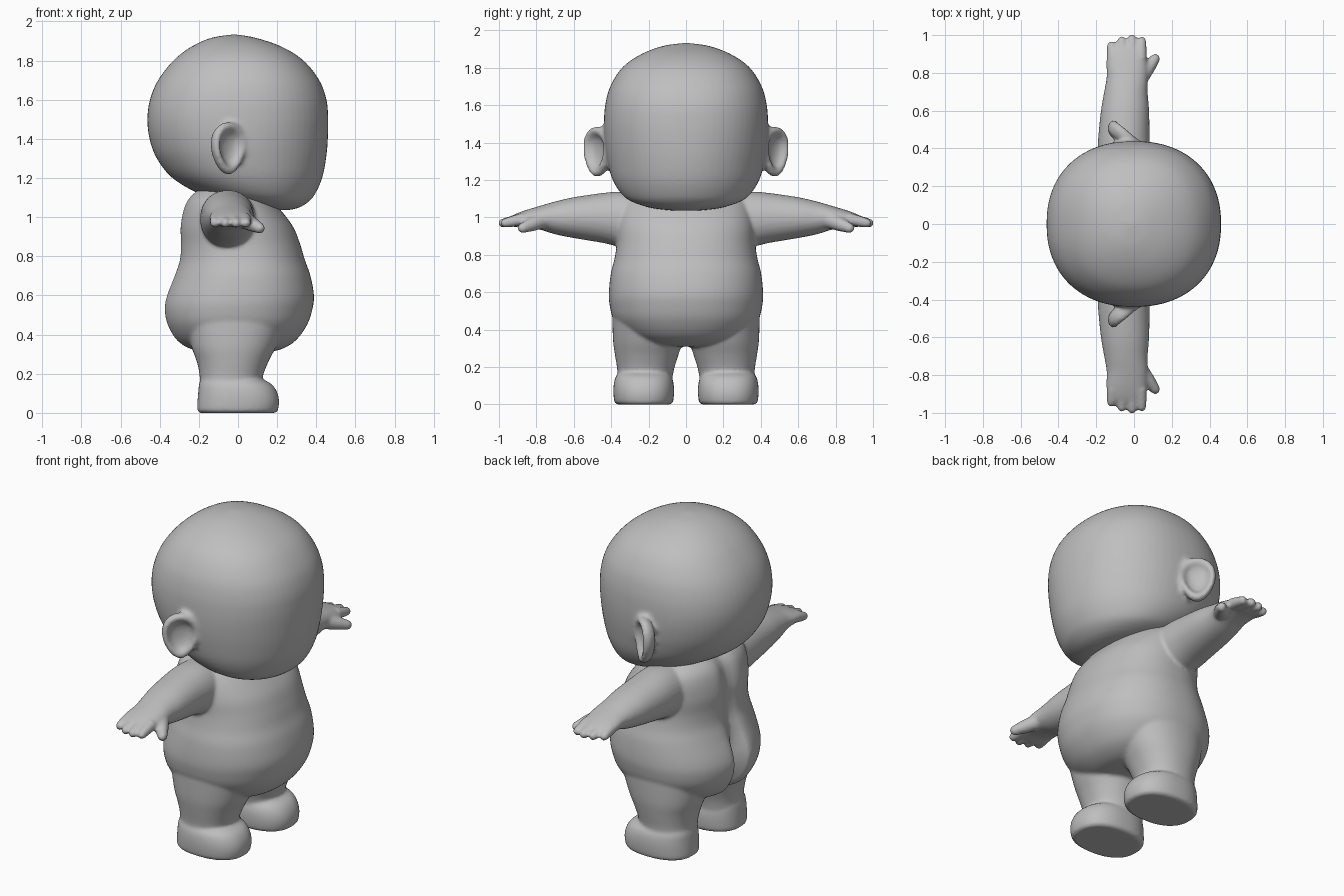
import bpy, bmesh, math
from mathutils import Vector

skin = bpy.data.materials.new("plain grey")
skin.diffuse_color = (0.52, 0.52, 0.52, 1)


def smooth_rows(rows, steps=5):
    """Catmull-Rom interpolation of section rows."""
    out = []
    for i in range(len(rows) - 1):
        p0, p1 = rows[max(i - 1, 0)], rows[i]
        p2, p3 = rows[i + 1], rows[min(i + 2, len(rows) - 1)]
        for k in range(steps):
            t = k / steps
            out.append([0.5 * (2 * b + (c - a) * t + (2 * a - 5 * b + 4 * c - d) * t * t
                               + (3 * b - a - 3 * c + d) * t ** 3)
                        for a, b, c, d in zip(p0, p1, p2, p3)])
    return out + [list(rows[-1])]


def skin_rings(bm, rings):
    vs = [[bm.verts.new(p) for p in r] for r in rings]
    n = len(vs[0])
    for a, b in zip(vs, vs[1:]):
        for j in range(n):
            bm.faces.new((a[j], a[(j + 1) % n], b[(j + 1) % n], b[j]))
    bm.faces.new(vs[0])
    bm.faces.new(vs[-1])


def loft(bm, rows, place, power=lambda t: 2.1, n=48):
    """Rows are (t, a_min, a_max, b_min, b_max); place maps (a, b, t) to a point."""
    rings = []
    for t, a0, a1, b0, b1 in smooth_rows(rows):
        ring = []
        for j in range(n):
            w = 2 * math.pi * j / n
            c, s = math.cos(w), math.sin(w)
            ca = math.copysign(abs(c) ** (2 / power(t)), c)
            sb = math.copysign(abs(s) ** (2 / power(t)), s)
            ring.append(place((a0 + a1) / 2 + (a1 - a0) / 2 * ca,
                              (b0 + b1) / 2 + (b1 - b0) / 2 * sb, t))
        rings.append(ring)
    skin_rings(bm, rings)


def finger(bm, p, q, r0, r1):
    """Rounded tapering digit from p to q."""
    p, q = Vector(p), Vector(q)
    d = (q - p).normalized()
    u = d.cross(Vector((0, 0, 1))).normalized()
    v = d.cross(u)
    prof = [(p, r0), (p.lerp(q, 0.5), (r0 + r1) / 2), (q - d * r1, r1),
            (q - d * r1 * 0.4, r1 * 0.8), (q - d * r1 * 0.08, r1 * 0.4)]
    skin_rings(bm, [[c + (u * math.cos(k * math.pi / 6) + v * math.sin(k * math.pi / 6)) * r
                     for k in range(12)] for c, r in prof])


def finish(name, bm, voxel, rounds):
    bmesh.ops.recalc_face_normals(bm, faces=bm.faces)
    me = bpy.data.meshes.new(name)
    bm.to_mesh(me)
    bm.free()
    me.materials.append(skin)
    ob = bpy.data.objects.new(name, me)
    bpy.context.collection.objects.link(ob)
    # fuse the overlapping volumes and soften the joins
    rm = ob.modifiers.new("fuse", 'REMESH')
    rm.mode = 'VOXEL'
    rm.voxel_size = voxel
    rm.use_smooth_shade = True
    sm = ob.modifiers.new("soften", 'SMOOTH')
    sm.factor = 0.5
    sm.iterations = rounds
    for f in me.polygons:
        f.use_smooth = True
    return ob


def sym(rows):
    return [(z, a, b, -h, h) for z, a, b, h in rows]


# ---- head with ears
bm = bmesh.new()
loft(bm, sym([(1.036, 0.15, 0.26, 0.06), (1.05, 0.05, 0.315, 0.18), (1.08, -0.07, 0.362, 0.28),
              (1.12, -0.2, 0.395, 0.34), (1.2, -0.335, 0.43, 0.392), (1.3, -0.415, 0.45, 0.42),
              (1.4, -0.452, 0.459, 0.435), (1.5, -0.463, 0.461, 0.439), (1.6, -0.45, 0.452, 0.432),
              (1.7, -0.408, 0.415, 0.405), (1.8, -0.33, 0.335, 0.342), (1.87, -0.24, 0.225, 0.245),
              (1.915, -0.14, 0.095, 0.13), (1.932, -0.04, 0.0, 0.02)]),
     lambda a, b, t: (a, b, t),
     power=lambda t: 2.0 + 0.22 * min(1, max(0, (t - 1.1) / 0.4)), n=64)
for s in (1, -1):
    centre = Vector((-0.052, s * 0.47, 1.352))
    out = Vector((-0.77, s * 0.64, 0))
    face = Vector((0.64, s * 0.77, 0))
    prof = [(0.05, -0.05), (0.5, -0.05), (0.85, -0.035), (1.0, -0.005), (0.99, 0.02),
            (0.87, 0.032), (0.72, 0.026), (0.58, 0.004), (0.3, -0.008), (0.05, -0.01)]
    rings = []
    for r, h in prof:
        ring = []
        for k in range(40):
            w = k * math.pi / 20
            taper = 1 + 0.2 * math.sin(w)
            ring.append(centre + out * (0.1 * r * math.cos(w) * taper)
                        + Vector((0, 0, 0.134 * r * math.sin(w))) + face * h)
        rings.append(ring)
    skin_rings(bm, rings)
finish("head", bm, 0.012, 4)

# ---- body: torso, legs, feet, arms and hands
bm = bmesh.new()


def torso_point(x, y, z):
    # crease between the buttocks running up into a shallow spine groove
    if x < 0:
        low = 1 / (1 + math.exp((z - 0.64) / 0.04))
        x += 0.11 * low * math.exp(-(y / 0.042) ** 2)
        x += 0.03 * (1 - low) * math.exp(-(y / 0.06) ** 2)
    return (x, y, z)


loft(bm, sym([(0.31, -0.16, 0.14, 0.12), (0.325, -0.25, 0.22, 0.23), (0.37, -0.32, 0.295, 0.32),
              (0.45, -0.367, 0.353, 0.385), (0.53, -0.382, 0.38, 0.408), (0.6, -0.37, 0.388, 0.412),
              (0.7, -0.332, 0.37, 0.402), (0.78, -0.306, 0.342, 0.382), (0.86, -0.3, 0.318, 0.37),
              (0.95, -0.302, 0.282, 0.368), (1.04, -0.285, 0.215, 0.355), (1.1, -0.255, 0.16, 0.32),
              (1.16, -0.19, 0.11, 0.22)]), torso_point, power=lambda t: 2.25, n=96)

for s in (1, -1):
    # leg
    loft(bm, [(0.08, -0.195, 0.11, 0.08, 0.365), (0.18, -0.195, 0.125, 0.066, 0.367),
              (0.26, -0.21, 0.155, 0.042, 0.379), (0.34, -0.238, 0.195, 0.02, 0.39),
              (0.46, -0.26, 0.24, 0.015, 0.394)],
         lambda a, b, t: (a, s * b, t), power=lambda t: 2.2)
    # foot
    loft(bm, [(0.0, -0.195, 0.19, 0.085, 0.365), (0.012, -0.208, 0.203, 0.07, 0.382),
              (0.06, -0.207, 0.21, 0.064, 0.388), (0.11, -0.203, 0.198, 0.066, 0.386),
              (0.15, -0.198, 0.168, 0.078, 0.375), (0.178, -0.185, 0.11, 0.1, 0.35)],
         lambda a, b, t: (a, s * b, t), power=lambda t: 2.35)
    # arm and palm
    loft(bm, [(0.22, -0.19, 0.09, 0.85, 1.13), (0.35, -0.193, 0.088, 0.845, 1.138),
              (0.45, -0.19, 0.083, 0.865, 1.13), (0.6, -0.175, 0.08, 0.89, 1.108),
              (0.7, -0.158, 0.072, 0.91, 1.085), (0.78, -0.145, 0.072, 0.935, 1.062),
              (0.86, -0.147, 0.066, 0.95, 1.038), (0.92, -0.14, 0.06, 0.95, 1.015),
              (0.945, -0.115, 0.04, 0.958, 1.0)],
         lambda a, b, t: (a, s * t, b))
    # fingers and thumb
    for x0, x1, tip in ((-0.11, -0.122, 0.968), (-0.06, -0.066, 0.995),
                        (-0.012, -0.01, 1.004), (0.035, 0.042, 0.992)):
        finger(bm, (x0, s * 0.87, 0.992), (x1, s * tip, 0.965), 0.034, 0.025)
    finger(bm, (0.03, s * 0.77, 0.985), (0.128, s * 0.895, 0.935), 0.046, 0.028)
finish("body", bm, 0.01, 5)
